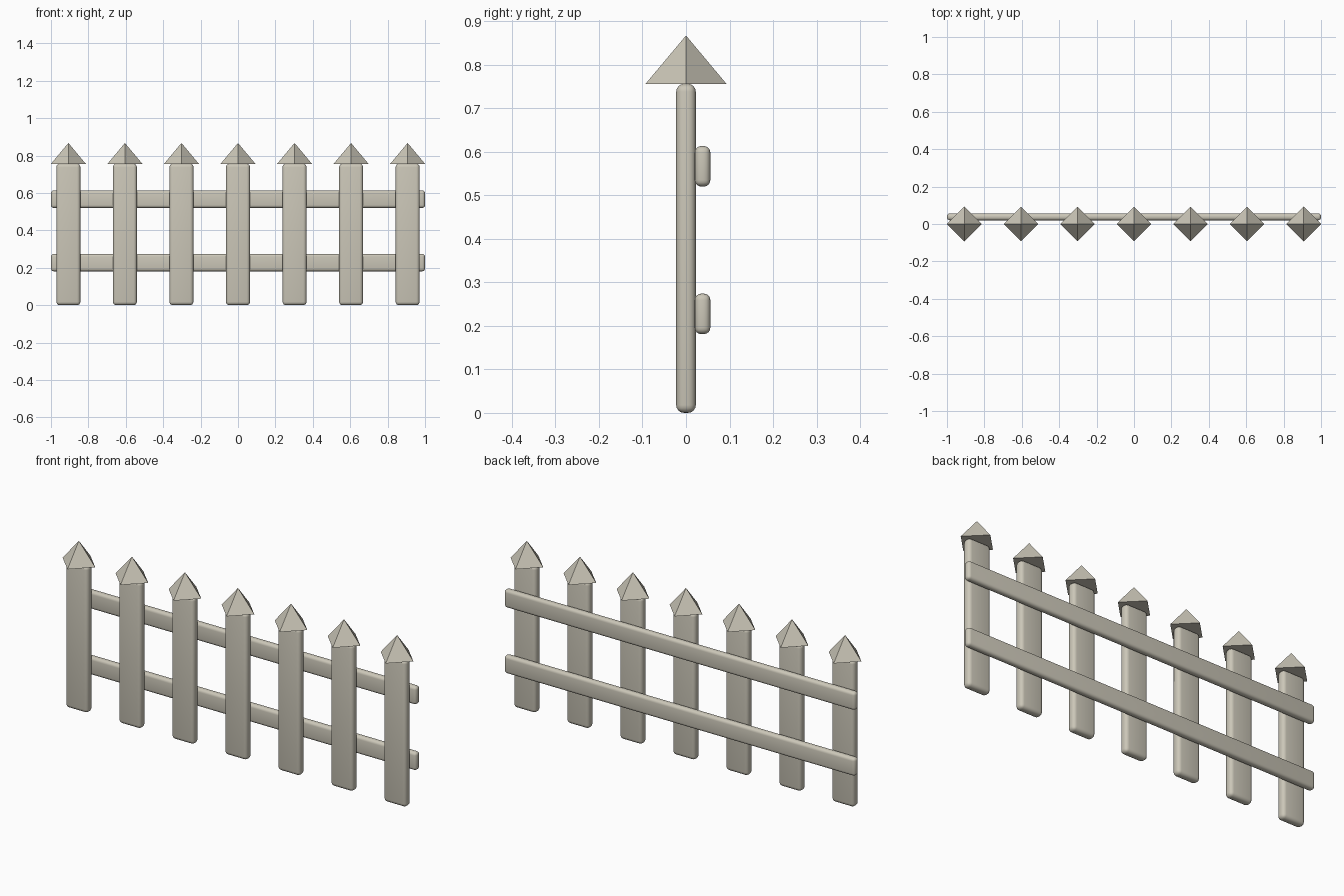
import bpy

if "Cube" in bpy.data.objects:
    bpy.data.objects.remove(bpy.data.objects["Cube"])

# one weathered cream colour for the whole fence
mat = bpy.data.materials.new("weathered_cream")
mat.diffuse_color = (0.60, 0.57, 0.48, 1)
mat.use_nodes = True
mat.node_tree.nodes["Principled BSDF"].inputs["Base Color"].default_value = mat.diffuse_color


def board(name, x0, x1, y0, y1, z0, z1, bevel):
    """Box with rounded edges between two corners."""
    bpy.ops.mesh.primitive_cube_add(
        size=1, location=((x0 + x1) / 2, (y0 + y1) / 2, (z0 + z1) / 2))
    ob = bpy.context.object
    ob.name = name
    ob.scale = (x1 - x0, y1 - y0, z1 - z0)
    bpy.ops.object.transform_apply(location=False, rotation=False, scale=True)
    mod = ob.modifiers.new("rounded_edges", 'BEVEL')
    mod.width = bevel
    mod.segments = 4
    bpy.ops.object.modifier_apply(modifier=mod.name)
    bpy.ops.object.shade_smooth_by_angle()
    ob.data.materials.append(mat)


# pickets with pyramid caps
for i in range(7):
    x = (i - 3) * 0.3023
    board(f"picket_{i + 1}", x - 0.064, x + 0.064, -0.0225, 0.0225, 0, 0.756, 0.018)
    bpy.ops.mesh.primitive_cone_add(vertices=4, radius1=0.093, radius2=0,
                                    depth=0.111, location=(x, 0, 0.8115))
    cap = bpy.context.object
    cap.name = f"picket_cap_{i + 1}"
    cap.data.materials.append(mat)

# two rails behind the pickets
board("lower_rail", -1, 1, 0.02, 0.056, 0.181, 0.274, 0.015)
board("upper_rail", -1, 1, 0.02, 0.056, 0.520, 0.613, 0.015)
